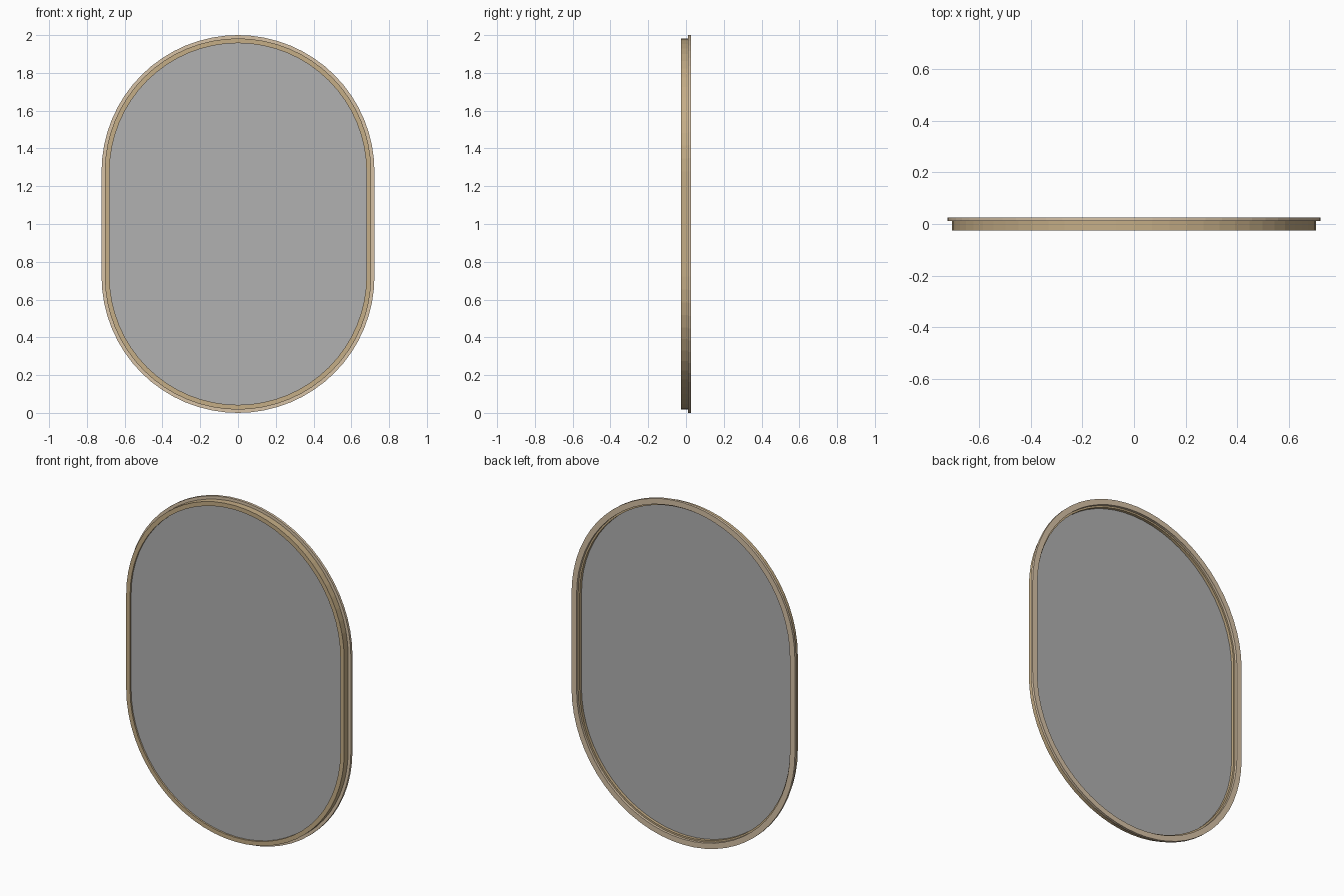
import bpy, bmesh, math

if "Cube" in bpy.data.objects:
    bpy.data.objects.remove(bpy.data.objects["Cube"])

SEG = 32          # facets per half-round end
HALF = 0.2775     # half length of the straight sides


def outline(r):
    """Stadium outline of radius r in the x-z plane, centred on z = 1."""
    pts = []
    for cz, start in ((1 + HALF, 0), (1 - HALF, math.pi)):
        for i in range(SEG + 1):
            a = start + math.pi * i / SEG
            pts.append((r * math.cos(a), cz + r * math.sin(a)))
    return pts


def finish(name, bm, mat):
    bmesh.ops.recalc_face_normals(bm, faces=bm.faces)
    me = bpy.data.meshes.new(name)
    bm.to_mesh(me)
    bm.free()
    ob = bpy.data.objects.new(name, me)
    bpy.context.collection.objects.link(ob)
    me.materials.append(mat)
    return ob


def swept_ring(name, r0, r1, y0, y1, mat):
    """Sweep a rectangular section around the stadium."""
    bm = bmesh.new()
    profile = [(r0, y0), (r1, y0), (r1, y1), (r0, y1)]
    loops = [[bm.verts.new((x, y, z)) for x, z in outline(r)] for r, y in profile]
    n = len(loops[0])
    for k, a in enumerate(loops):
        b = loops[(k + 1) % len(loops)]
        for i in range(n):
            j = (i + 1) % n
            bm.faces.new((a[i], a[j], b[j], b[i]))
    return finish(name, bm, mat)


def panel(name, r, y0, y1, mat):
    """Solid stadium slab."""
    bm = bmesh.new()
    face = bm.faces.new([bm.verts.new((x, y0, z)) for x, z in outline(r)])
    out = bmesh.ops.extrude_face_region(bm, geom=[face], use_keep_orig=True)
    for v in out["geom"]:
        if isinstance(v, bmesh.types.BMVert):
            v.co.y = y1
    return finish(name, bm, mat)


def material(name, rgb):
    m = bpy.data.materials.new(name)
    m.diffuse_color = (*rgb, 1)
    m.use_nodes = True
    m.node_tree.nodes["Principled BSDF"].inputs["Base Color"].default_value = m.diffuse_color
    return m


tan = material("tan_frame", (0.56, 0.42, 0.24))
pale = material("pale_trim", (0.68, 0.54, 0.38))
grey = material("grey_glass", (0.44, 0.44, 0.44))

# Main frame, wider paler trim at the back, glass pane inside
swept_ring("window_frame", 0.68, 0.705, -0.026, 0.011, tan)
swept_ring("back_trim", 0.69, 0.7225, 0.011, 0.026, pale)
panel("glass_pane", 0.681, -0.016, -0.006, grey)
